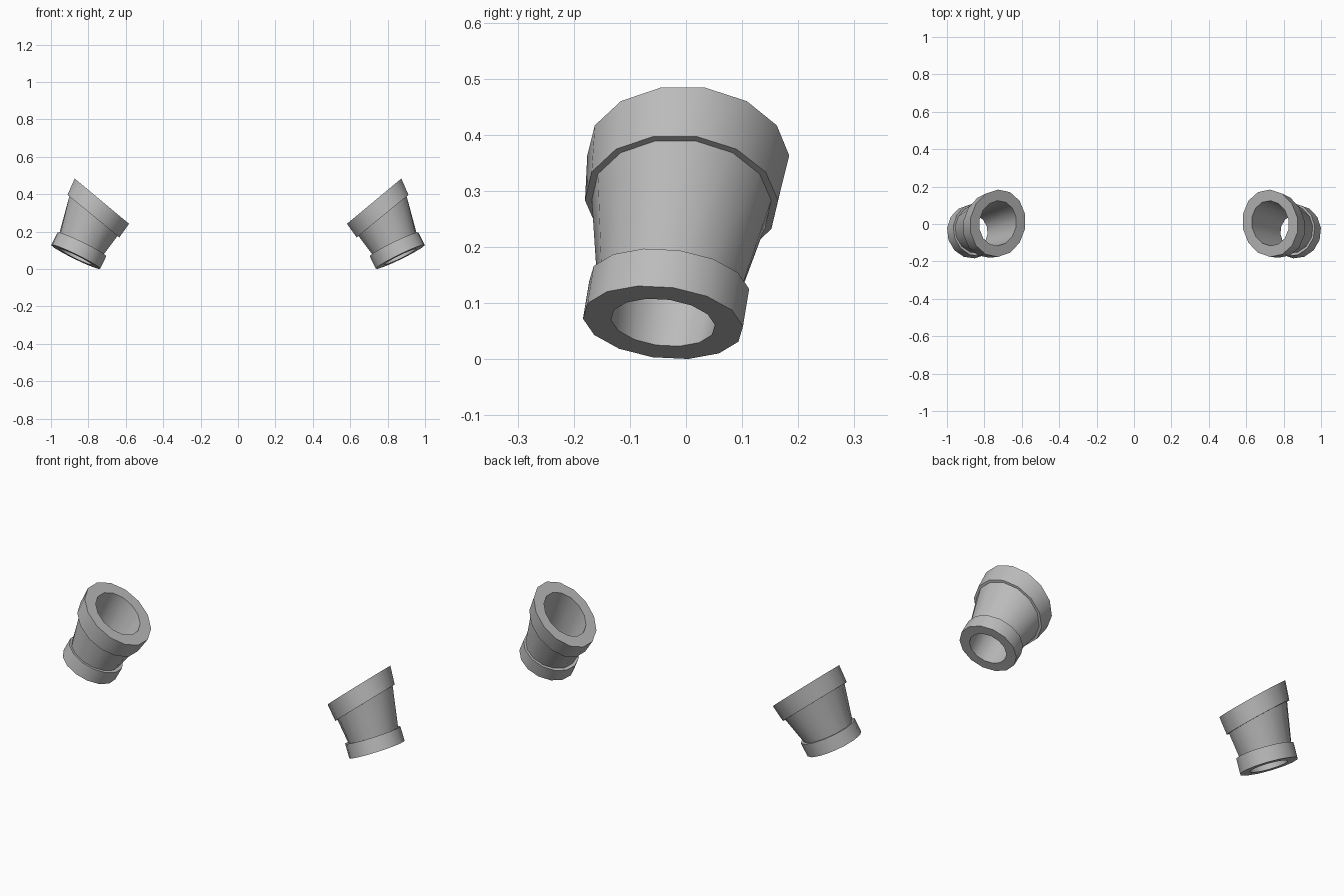
import bpy
import bmesh
import math
from mathutils import Vector

SIDES = 14
STEP = 2 * math.pi / SIDES

cube = bpy.data.objects.get("Cube")
if cube:
    bpy.data.objects.remove(cube, do_unlink=True)

grey = bpy.data.materials.new("sleeve_grey")
grey.use_nodes = True
colour = (0.5, 0.5, 0.5, 1)
grey.diffuse_color = colour
grey.node_tree.nodes["Principled BSDF"].inputs["Base Color"].default_value = colour


def ring(centre, u, v, scale=1.0, phase=0.0):
    """Points of a tilted oval spanned by half axes u and v."""
    c, u, v = Vector(centre), Vector(u) * scale, Vector(v) * scale
    angles = [(i + phase) * STEP for i in range(SIDES)]
    return [c + u * math.cos(a) + v * math.sin(a) for a in angles]


# Half axes of the wrist opening, the shoulder rim and the band's lower edge
wrist = ((0.124, -0.045, 0.065), (0.045, 0.136, 0.008))
rim = ((0.149, -0.010, 0.124), (0, 0.180, 0))
band = ((0.142, -0.012, 0.117), (0, 0.172, 0))

wrist_at = (0.868, -0.041, 0.0655)
cuff_top_at = (0.835, -0.030, 0.132)
band_at = (0.773, -0.008, 0.283)
rim_at = (0.728, 0.004, 0.363)

# Closed wall section: cuff, tube, shoulder band, rim and lining
section = [
    ring(wrist_at, *wrist),
    ring(cuff_top_at, *wrist),
    ring((0.838, -0.030, 0.132), *wrist, scale=0.9),
    ring(band_at, *band, scale=0.93, phase=-0.5),
    ring(band_at, *band, phase=-0.5),
    ring(rim_at, *rim, phase=-0.5),
    ring(rim_at, *rim, scale=0.67, phase=-0.5),
    ring(wrist_at, *wrist, scale=0.65),
]


def build_sleeve(name, side):
    bm = bmesh.new()
    loops = [[bm.verts.new((p.x * side, p.y, p.z)) for p in pts] for pts in section]
    for a, b in zip(loops, loops[1:] + loops[:1]):
        for i in range(SIDES):
            j = (i + 1) % SIDES
            bm.faces.new((a[i], a[j], b[j], b[i]))
    bmesh.ops.recalc_face_normals(bm, faces=bm.faces)
    mesh = bpy.data.meshes.new(name)
    bm.to_mesh(mesh)
    bm.free()
    mesh.materials.append(grey)
    obj = bpy.data.objects.new(name, mesh)
    bpy.context.collection.objects.link(obj)
    bpy.ops.object.select_all(action="DESELECT")
    obj.select_set(True)
    bpy.context.view_layer.objects.active = obj
    bpy.ops.object.shade_smooth_by_angle(angle=math.radians(35))


build_sleeve("left_sleeve", 1)
build_sleeve("right_sleeve", -1)
